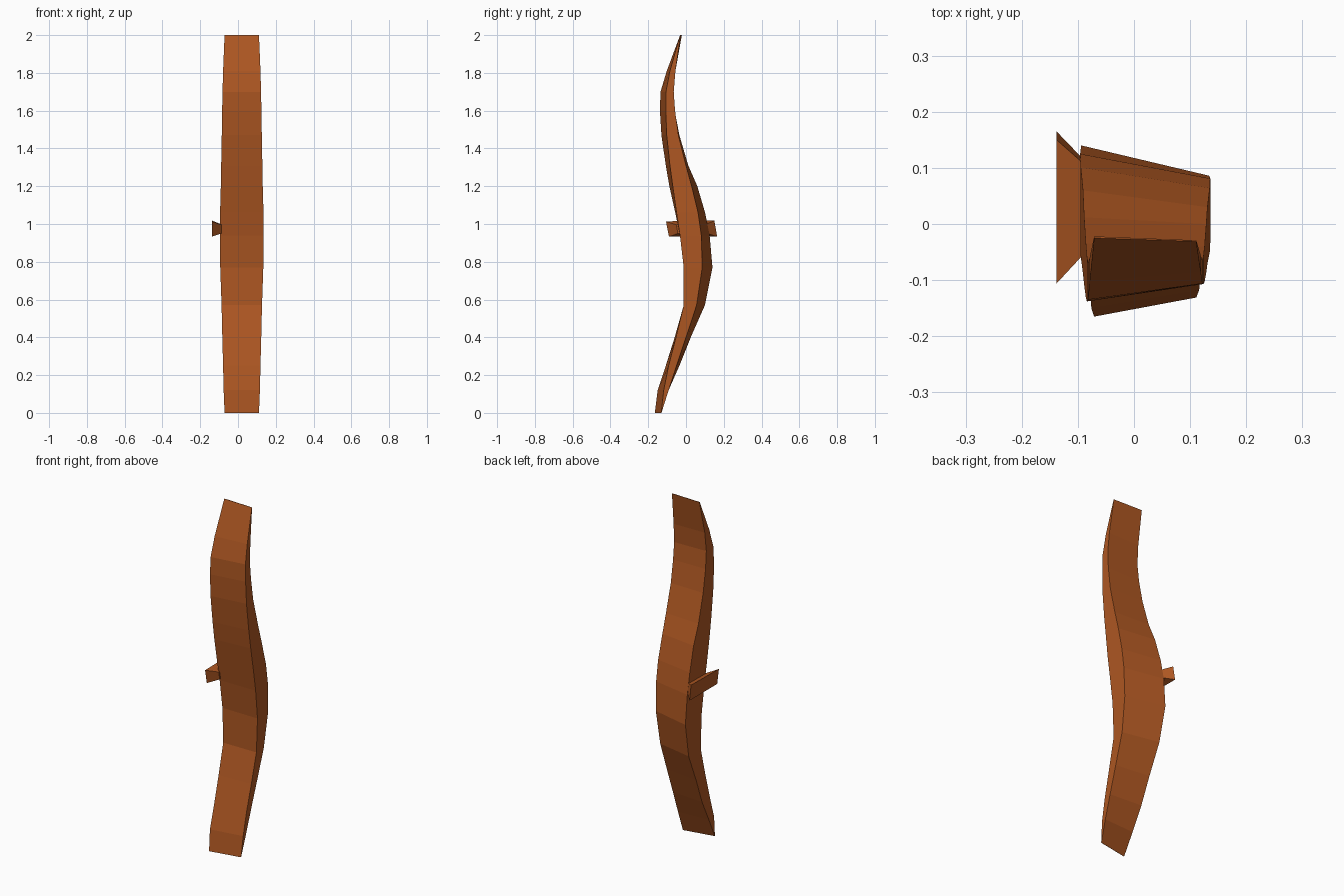
import bpy
import bmesh

# One wood-brown colour for everything
wood = bpy.data.materials.new("orange_brown")
wood.diffuse_color = (0.42, 0.095, 0.016, 1.0)


def loft(name, rings):
    """Skin a list of equal-sized rings and cap both ends."""
    bm = bmesh.new()
    loops = [[bm.verts.new(p) for p in ring] for ring in rings]
    n = len(rings[0])
    for a, b in zip(loops, loops[1:]):
        for i in range(n):
            j = (i + 1) % n
            bm.faces.new((a[i], a[j], b[j], b[i]))
    bm.faces.new(loops[0][::-1])
    bm.faces.new(loops[-1])
    bmesh.ops.recalc_face_normals(bm, faces=bm.faces[:])
    mesh = bpy.data.meshes.new(name)
    bm.to_mesh(mesh)
    bm.free()
    mesh.materials.append(wood)
    obj = bpy.data.objects.new(name, mesh)
    bpy.context.collection.objects.link(obj)
    return obj


# Wavy board: z, half width, then y of front-left, front-right, back-left, back-right
stations = [
    (0.00, 0.091, -0.165, -0.131, -0.164, -0.130),
    (0.12, 0.096, -0.150, -0.118, -0.102, -0.092),
    (0.25, 0.099, -0.107, -0.092, -0.035, -0.050),
    (0.40, 0.103, -0.060, -0.053, 0.025, 0.000),
    (0.57, 0.107, -0.012, -0.012, 0.100, 0.056),
    (0.77, 0.114, -0.009, -0.012, 0.140, 0.086),
    (0.94, 0.116, -0.032, -0.032, 0.125, 0.081),
    (1.06, 0.115, -0.057, -0.050, 0.101, 0.064),
    (1.20, 0.111, -0.088, -0.070, 0.060, 0.030),
    (1.31, 0.109, -0.107, -0.085, 0.012, 0.000),
    (1.47, 0.106, -0.130, -0.102, -0.035, -0.040),
    (1.60, 0.104, -0.138, -0.107, -0.060, -0.058),
    (1.70, 0.102, -0.135, -0.106, -0.070, -0.065),
    (1.81, 0.099, -0.102, -0.085, -0.060, -0.056),
    (2.00, 0.091, -0.025, -0.031, -0.022, -0.029),
]
cx = 0.020
board = loft("wavy_board", [
    [(cx - w, fl, z), (cx + w, fr, z), (cx + w, br, z), (cx - w, bl, z)]
    for z, w, fl, fr, bl, br in stations])

# Flared side peg, widening away from the board
peg = loft("side_peg", [
    [(-0.138, -0.090, 0.933), (-0.138, 0.165, 0.933),
     (-0.138, 0.150, 1.018), (-0.138, -0.106, 1.014)],
    [(-0.088, -0.043, 0.950), (-0.088, 0.113, 0.950),
     (-0.088, 0.106, 0.998), (-0.088, -0.052, 0.996)],
])
